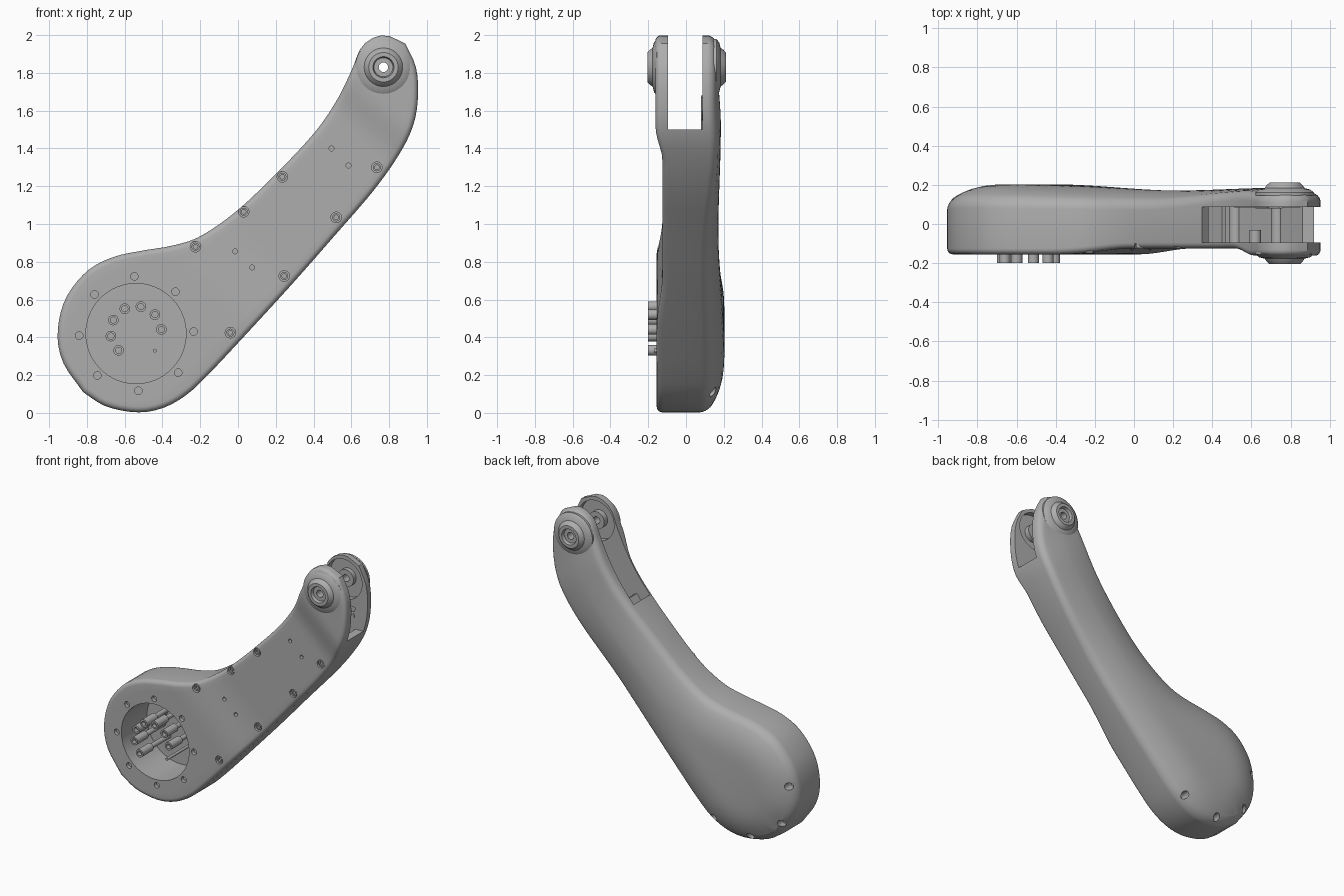
import bpy, bmesh, math
from mathutils import Vector

if "Cube" in bpy.data.objects:
    bpy.data.objects.remove(bpy.data.objects["Cube"])

grey = bpy.data.materials.new("satin grey")
grey.use_nodes = True
grey.diffuse_color = (0.42, 0.42, 0.42, 1)
grey.node_tree.nodes["Principled BSDF"].inputs["Base Color"].default_value = (0.42, 0.42, 0.42, 1)

BASE = Vector((-0.535, 0.42))
HEAD = Vector((0.77, 1.83))
AXIS = (HEAD - BASE).normalized()


def make(name, bm):
    bmesh.ops.recalc_face_normals(bm, faces=bm.faces)
    me = bpy.data.meshes.new(name)
    bm.to_mesh(me)
    bm.free()
    me.materials.append(grey)
    ob = bpy.data.objects.new(name, me)
    bpy.context.collection.objects.link(ob)
    return ob


def smooth(ob, angle=35):
    bpy.ops.object.select_all(action='DESELECT')
    ob.select_set(True)
    bpy.context.view_layer.objects.active = ob
    bpy.ops.object.shade_smooth_by_angle(angle=math.radians(angle))


def lathe(bm, x, z, profile, seg=32, closed=False):
    """Spin (radius, y) points about a y-parallel axis through x, z."""
    rings = [[bm.verts.new((x + r * math.cos(a), y, z + r * math.sin(a)))
              for a in (2 * math.pi * i / seg for i in range(seg))] for r, y in profile]
    pairs = list(zip(rings, rings[1:]))
    if closed:
        pairs.append((rings[-1], rings[0]))
    else:
        bm.faces.new(rings[0])
        bm.faces.new(rings[-1])
    for a, b in pairs:
        for i in range(seg):
            j = (i + 1) % seg
            bm.faces.new((a[i], a[j], b[j], b[i]))


def cyl(bm, x, z, r, y0, y1, seg=32):
    lathe(bm, x, z, [(r, y0), (r, y1)], seg)


def prism(bm, pts, y0, y1):
    a = [bm.verts.new((x, y0, z)) for x, z in pts]
    b = [bm.verts.new((x, y1, z)) for x, z in pts]
    bm.faces.new(a)
    bm.faces.new(b)
    for i in range(len(pts)):
        j = (i + 1) % len(pts)
        bm.faces.new((a[i], a[j], b[j], b[i]))


def resample(pts, n):
    """Smooth curve through the points, split into n equal lengths."""
    p = [Vector(q) for q in pts]
    p = [2 * p[0] - p[1]] + p + [2 * p[-1] - p[-2]]
    fine = []
    for a, b, c, d in zip(p, p[1:], p[2:], p[3:]):
        for k in range(16):
            t = k / 16
            fine.append(0.5 * (2 * b + (c - a) * t + (2 * a - 5 * b + 4 * c - d) * t * t
                               + (3 * b - a - 3 * c + d) * t ** 3))
    fine.append(p[-2])
    run = [0]
    for a, b in zip(fine, fine[1:]):
        run.append(run[-1] + (b - a).length)
    out, k = [], 0
    for i in range(n + 1):
        s = run[-1] * i / n
        while k < len(fine) - 2 and run[k + 1] < s:
            k += 1
        out.append(fine[k].lerp(fine[k + 1], (s - run[k]) / (run[k + 1] - run[k])))
    return out


def curve(s, keys):
    """Eased interpolation between (position, value) keys."""
    if s <= keys[0][0]:
        return keys[0][1]
    for (a, u), (b, v) in zip(keys, keys[1:]):
        if s <= b:
            t = (s - a) / (b - a)
            return u + (v - u) * t * t * (3 - 2 * t)
    return keys[-1][1]


def front_y(p):
    return -curve((p - BASE).dot(AXIS), [(0.4, 0.155), (0.8, 0.125), (1.58, 0.125), (1.78, 0.162)])


def back_y(p, d):
    s = (p - BASE).dot(AXIS)
    top = curve(s, [(-0.4, 0.19), (0, 0.203), (0.9, 0.172), (1.65, 0.185), (1.9, 0.172)])
    drop = curve(s, [(0, 0.08), (0.9, 0.06), (1.75, 0.02)])
    return top - drop * (1 - min(d / 0.28, 1)) ** 2.5


# Arm shell: outline split into two edges running from base tip to head tip
K = 64
upper = resample([(-.82, .11), (-.925, .265), (-.955, .42), (-.915, .6), (-.8, .75), (-.66, .825),
                  (-.5, .86), (-.35, .885), (-.2, .935), (0, 1.075), (.23, 1.295), (.41, 1.49),
                  (.52, 1.65), (.6, 1.81), (.66, 1.945), (.77, 2.0), (.886, 1.955)], K)
lower = resample([(-.82, .11), (-.7, .035), (-.535, .003), (-.4, .025), (-.28, .09), (-.17, .19),
                  (0, .37), (.28, .675), (.5, .925), (.72, 1.18), (.86, 1.38), (.93, 1.53),
                  (.953, 1.68), (.942, 1.83), (.886, 1.955)], K)
loop = upper + lower[-2:0:-1]
N = len(loop)
inward = []
for i in range(N):
    t = (loop[(i + 1) % N] - loop[i - 1]).normalized()
    inward.append(Vector((t.y, -t.x)))

bm = bmesh.new()
rings = []
STEPS = 5
for back in (False, True):
    R = 0.04 if back else 0.03
    for k in range(STEPS + 1):
        a = math.pi / 2 * ((STEPS - k) if back else k) / STEPS
        inset, fall = R * (1 - math.sin(a)), R * (1 - math.cos(a))
        ring = []
        for q, n in zip(loop, inward):
            p = q + n * inset
            y = back_y(p, inset) - fall if back else front_y(p) + fall
            ring.append(bm.verts.new((p.x, y, p.y)))
        rings.append(ring)
for a, b in zip(rings, rings[1:]):
    for i in range(N):
        j = (i + 1) % N
        bm.faces.new((a[i], a[j], b[j], b[i]))
M = 14
for ring, back in ((rings[0], False), (rings[-1], True)):
    rows = []
    for i in range(1, K):
        u, v = ring[i], ring[N - i]
        row = [u]
        for m in range(1, M):
            c = u.co.lerp(v.co, m / M)
            p = Vector((c.x, c.z))
            y = back_y(p, min((p - q).length for q in loop)) if back else front_y(p)
            row.append(bm.verts.new((p.x, y, p.y)))
        rows.append(row + [v])
    for a, b in zip(rows, rows[1:]):
        for m in range(M):
            bm.faces.new((a[m], a[m + 1], b[m + 1], b[m]))
    for row, tip in ((rows[0], ring[0]), (rows[-1], ring[K])):
        for m in range(M):
            bm.faces.new((tip, row[m], row[m + 1]))
arm = make("arm_shell", bm)

# Cutters: fork slot, motor bay, screw holes, head recesses, axle bore
cut_a, cut_b, cut_c = bmesh.new(), bmesh.new(), bmesh.new()
prism(cut_a, [(.28, 1.5), (.38, 1.38), (.25, 1.2), (.33, .85), (.47, .99), (.68, 1.23), (.81, 1.42),
              (.86, 1.5), (1.1, 1.5), (1.1, 2.2), (.28, 2.2)], -0.095, 0.087)
cyl(cut_a, -0.54, 0.42, 0.265, -0.3, 0.13, 64)
for i in range(8):
    a = math.radians(45 * i + 2)
    cyl(cut_a, -0.538 + .303 * math.cos(a), 0.42 + .303 * math.sin(a), 0.02, -0.3, -0.13, 20)
for i in range(4):
    a = math.radians(170 + 45 * i)
    cyl(cut_a, BASE.x + .375 * math.cos(a), BASE.y + .375 * math.sin(a), 0.025, 0.085, 0.4, 20)
screws = [(-.225, .88), (.03, 1.065), (.235, 1.25), (.735, 1.3), (.52, 1.035), (.245, .725), (-.04, .425)]
for x, z in screws:
    cyl(cut_a, x, z, 0.028, -0.3, front_y(Vector((x, z))) + 0.025, 24)
for x, z in [(-.015, .855), (.075, .77), (.495, 1.4), (.585, 1.31)]:
    cyl(cut_a, x, z, 0.013, -0.3, front_y(Vector((x, z))) + 0.025, 16)
for side in (-1, 1):
    cyl(cut_b, HEAD.x, HEAD.y, 0.14, side * 0.07, side * 0.137, 48)
prism(cut_b, [(.48, 1.49), (.6, 1.4), (.8, 1.52), (.86, 1.65), (.75, 1.66), (.62, 1.67)], 0.05, 0.14)
cyl(cut_c, HEAD.x, HEAD.y, 0.04, -0.4, 0.4)
cutters = []
for n, b in enumerate((cut_a, cut_b, cut_c)):
    c = make("cutter_%d" % n, b)
    c.hide_render = True
    cutters.append(c)
    mod = arm.modifiers.new("cut", 'BOOLEAN')
    mod.operation, mod.solver, mod.object = 'DIFFERENCE', 'EXACT', c
bpy.context.view_layer.update()
solid = bpy.data.meshes.new_from_object(arm.evaluated_get(bpy.context.evaluated_depsgraph_get()))
arm.modifiers.clear()
arm.data = solid
for c in cutters:
    bpy.data.objects.remove(c)
smooth(arm)

# Stepped axle hubs on both fork cheeks
hub = [(.025, .1), (.025, .185), (.05, .185), (.056, .205), (.078, .205), (.092, .192), (.102, .177),
       (.13, .17), (.15, .155), (.15, .14), (.06, .14), (.06, .1)]
for name, side, grow in (("front_hub", -1, 0), ("back_hub", 1, .006)):
    bm = bmesh.new()
    lathe(bm, HEAD.x, HEAD.y, [(r, side * (y + grow)) for r, y in hub], 48, True)
    smooth(make(name, bm))

# Recessed screw heads along the arm
bm = bmesh.new()
for x, z in screws:
    y = front_y(Vector((x, z)))
    lathe(bm, x, z, [(.021, y + .03), (.021, y + .006), (.012, y + .006), (.012, y + .02)], 20)
smooth(make("arm_screws", bm))

# Motor bay bolts standing in a ring
bm = bmesh.new()
for i in range(7):
    a = math.radians(5 + 37 * i)
    lathe(bm, -0.54 + .135 * math.cos(a), 0.43 + .135 * math.sin(a),
          [(.017, .14), (.017, -.08), (.028, -.08), (.028, -.2), (.016, -.2), (.016, -.17)], 20)
cyl(bm, -0.44, 0.33, 0.01, 0.14, -0.17, 12)
smooth(make("bay_bolts", bm))

# Posts and ribs inside the fork
bm = bmesh.new()
for x, z, r, y1 in [(.735, 1.3, .035, .1), (.52, 1.035, .035, .1), (.44, 1.27, .025, .1), (.62, 1.42, .03, -.03)]:
    cyl(bm, x, z, r, -0.11, y1, 24)
smooth(make("inner_posts", bm))
bm = bmesh.new()
prism(bm, [(.62, 1.39), (.64, 1.38), (.76, 1.67), (.74, 1.68)], 0.08, 0.15)
prism(bm, [(.52, 1.52), (.51, 1.5), (.85, 1.58), (.85, 1.6)], 0.085, 0.15)
prism(bm, [(.38, 1.3), (.4, 1.29), (.47, 1.39), (.45, 1.4)], -0.1, 0.09)
make("inner_ribs", bm)
